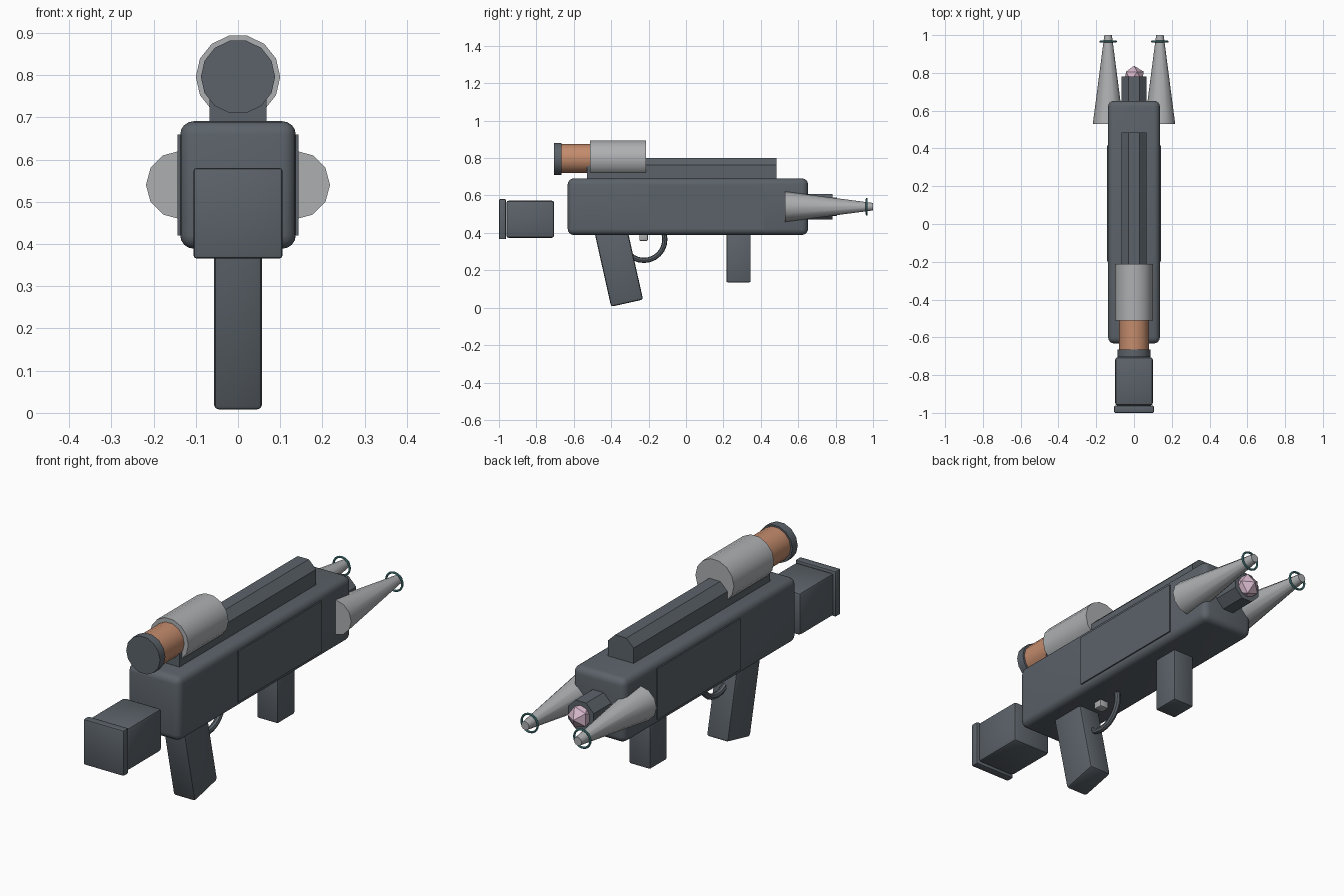
import bpy, bmesh, math
from mathutils import Matrix, Vector

if "Cube" in bpy.data.objects:
    bpy.data.objects.remove(bpy.data.objects["Cube"], do_unlink=True)


def material(name, rgb):
    m = bpy.data.materials.new(name)
    m.use_nodes = True
    m.diffuse_color = (*rgb, 1)
    m.node_tree.nodes["Principled BSDF"].inputs["Base Color"].default_value = (*rgb, 1)
    return m


DARK = material("dark gunmetal", (0.105, 0.123, 0.142))
SILVER = material("silver", (0.42, 0.43, 0.44))
COPPER = material("copper", (0.55, 0.26, 0.15))
PINK = material("pink crystal", (0.68, 0.48, 0.60))
TEAL = material("teal", (0.09, 0.30, 0.32))


def finish(name, bm, mat, smooth=True):
    bmesh.ops.recalc_face_normals(bm, faces=bm.faces[:])
    mesh = bpy.data.meshes.new(name)
    bm.to_mesh(mesh)
    bm.free()
    mesh.materials.append(mat)
    ob = bpy.data.objects.new(name, mesh)
    bpy.context.collection.objects.link(ob)
    if smooth:
        bpy.ops.object.select_all(action='DESELECT')
        ob.select_set(True)
        bpy.context.view_layer.objects.active = ob
        bpy.ops.object.shade_smooth_by_angle(angle=math.radians(40))
    return ob


def box(name, centre, size, mat=DARK, bevel=0.0, segments=2, tilt=0.0):
    """Box with rounded edges, tilted about the x axis."""
    bm = bmesh.new()
    bmesh.ops.create_cube(bm, size=1, matrix=Matrix.Diagonal((*size, 1)))
    if bevel:
        bmesh.ops.bevel(bm, geom=bm.edges[:], offset=bevel, segments=segments,
                        profile=0.5, affect='EDGES')
    bm.transform(Matrix.Translation(centre) @ Matrix.Rotation(tilt, 4, 'X'))
    return finish(name, bm, mat)


def tube(name, x, z, y0, y1, r0, r1, sides, mat, turn=0.0):
    """Capped cylinder or cone lying along y."""
    bm = bmesh.new()
    bmesh.ops.create_cone(bm, cap_ends=True, segments=sides, radius1=r0, radius2=r1,
                          depth=y1 - y0, matrix=Matrix.Rotation(turn, 4, 'Z'))
    bm.transform(Matrix.Translation((x, (y0 + y1) / 2, z))
                 @ Matrix.Rotation(-math.pi / 2, 4, 'X'))
    return finish(name, bm, mat)


def ring(name, centre, major, minor, axis, mat, around=24, section=8):
    """Torus made by spinning a small circle about the given axis."""
    bm = bmesh.new()
    side = Vector((0, 0, 1))
    loops = []
    for i in range(around):
        out = Matrix.Rotation(math.tau * i / around, 3, axis) @ side
        loop = []
        for j in range(section):
            a = math.tau * j / section
            loop.append(bm.verts.new(Vector(centre) + out * (major + minor * math.cos(a))
                                     + axis * minor * math.sin(a)))
        loops.append(loop)
    for i in range(around):
        a, b = loops[i], loops[(i + 1) % around]
        for j in range(section):
            k = (j + 1) % section
            bm.faces.new((a[j], a[k], b[k], b[j]))
    return finish(name, bm, mat)


X_AXIS, Y_AXIS = Vector((1, 0, 0)), Vector((0, 1, 0))

# Main body and side panels
box("body", (0, 0.01, 0.54), (0.274, 1.285, 0.302), bevel=0.032, segments=4)
for label, s in (("left", 1), ("right", -1)):
    box(label + "_side_panel", (s * 0.136, 0.108, 0.54), (0.014, 0.615, 0.24))

# Floating stock
box("stock", (0, -0.833, 0.473), (0.2, 0.256, 0.2), bevel=0.014)
box("stock_plate", (0, -0.981, 0.473), (0.21, 0.038, 0.214), bevel=0.006)

# Grips
box("rear_grip", (0, -0.364, 0.244), (0.114, 0.175, 0.45), bevel=0.012,
    tilt=math.radians(12.6))
box("fore_grip", (0, 0.281, 0.27), (0.11, 0.13, 0.27), bevel=0.008)

# Trigger and guard
box("trigger", (0, -0.227, 0.38), (0.045, 0.045, 0.045), SILVER, bevel=0.004)
ring("trigger_guard", (0, -0.225, 0.365), 0.112, 0.014, X_AXIS, DARK)

# Top rail: chamfered profile drawn along y
bm = bmesh.new()
profile = [(-0.067, 0.68), (0.067, 0.68), (0.067, 0.763),
           (0.029, 0.80), (-0.029, 0.80), (-0.067, 0.763)]
face = bm.faces.new([bm.verts.new((x, -0.53, z)) for x, z in profile])
moved = bmesh.ops.extrude_face_region(bm, geom=[face])["geom"]
bmesh.ops.translate(bm, vec=(0, 1.015, 0),
                    verts=[v for v in moved if isinstance(v, bmesh.types.BMVert)])
finish("top_rail", bm, DARK, smooth=False)

# Scope
QUARTER = math.pi / 2
tube("scope_cap", 0, 0.796, -0.705, -0.665, 0.088, 0.088, 14, DARK, QUARTER)
tube("scope_neck", 0, 0.797, -0.67, -0.505, 0.079, 0.079, 14, COPPER, QUARTER)
tube("scope_barrel", 0, 0.796, -0.512, -0.213, 0.1, 0.1, 14, SILVER, QUARTER)

# Emitter with crystal
tube("emitter", 0, 0.54, 0.62, 0.782, 0.073, 0.073, 8, DARK, math.pi / 8)
bm = bmesh.new()
bmesh.ops.create_icosphere(bm, subdivisions=1, radius=0.058)
bm.transform(Matrix.Translation((0, 0.78, 0.54)) @ Matrix.Rotation(-QUARTER, 4, 'X'))
finish("crystal", bm, PINK, smooth=False)

# Twin prongs with rings
for label, s in (("left", 1), ("right", -1)):
    tube(label + "_prong", s * 0.137, 0.54, 0.53, 1.0, 0.081, 0.02, 12, SILVER)
    ring(label + "_prong_ring", (s * 0.137, 0.966, 0.54), 0.042, 0.005, Y_AXIS, TEAL)
